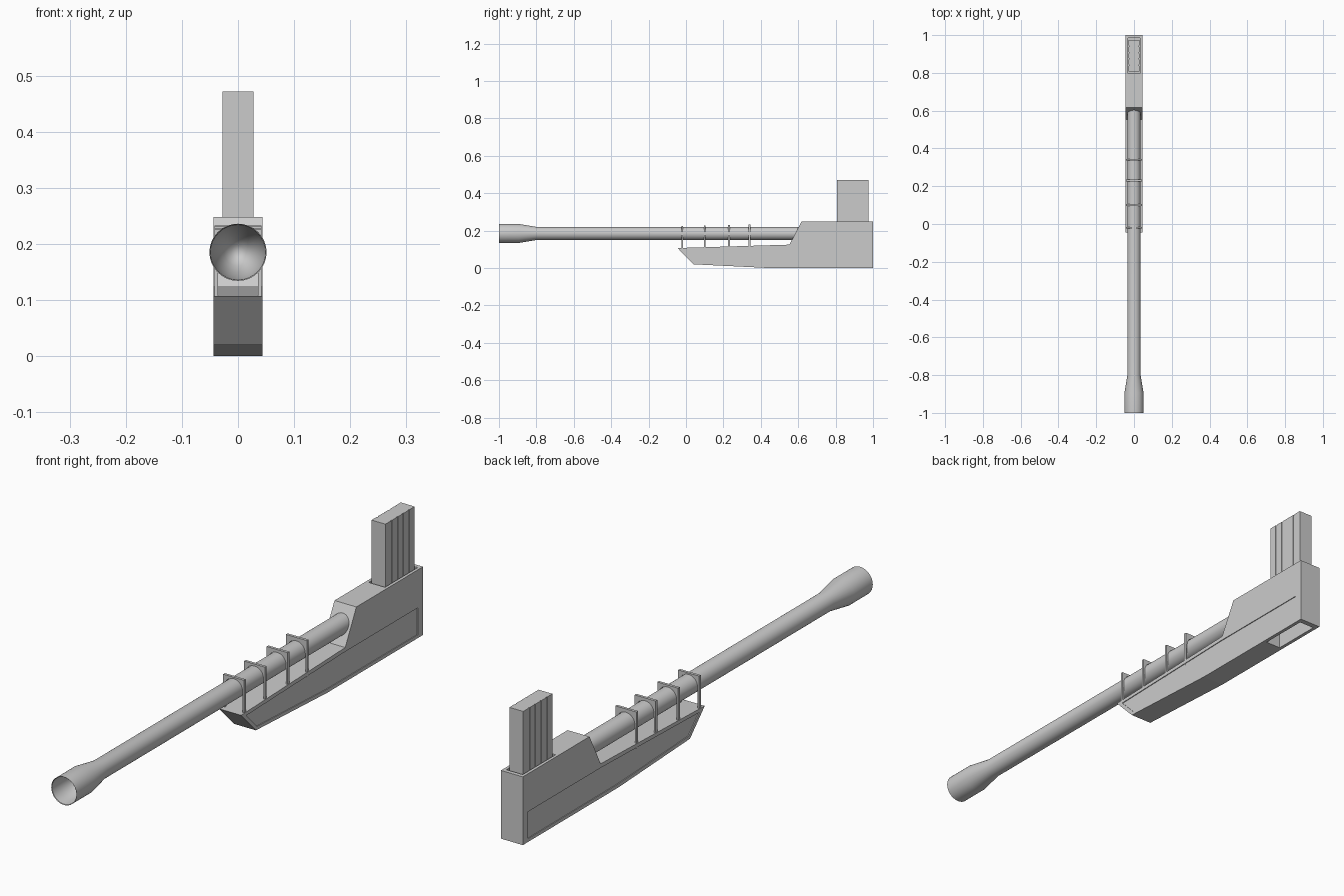
import bpy, bmesh, math
from mathutils import Vector

if "Cube" in bpy.data.objects:
    bpy.data.objects.remove(bpy.data.objects["Cube"])


def prism(name, points, place, lo, hi):
    """Extrude a 2D outline; place(u, v, w) maps it to 3D."""
    bm = bmesh.new()
    face = bm.faces.new([bm.verts.new(place(u, v, lo)) for u, v in points])
    new = bmesh.ops.extrude_face_region(bm, geom=[face])["geom"]
    shift = Vector(place(0, 0, hi)) - Vector(place(0, 0, lo))
    bmesh.ops.translate(bm, vec=shift, verts=[g for g in new if isinstance(g, bmesh.types.BMVert)])
    bmesh.ops.recalc_face_normals(bm, faces=bm.faces)
    return finish(name, bm)


def finish(name, bm):
    mesh = bpy.data.meshes.new(name)
    bm.to_mesh(mesh)
    bm.free()
    obj = bpy.data.objects.new(name, mesh)
    bpy.context.collection.objects.link(obj)
    return obj


def cut(target, cutter):
    mod = target.modifiers.new("cut", 'BOOLEAN')
    mod.operation = 'DIFFERENCE'
    mod.solver = 'EXACT'
    mod.object = cutter
    bpy.context.view_layer.objects.active = target
    bpy.ops.object.modifier_apply(modifier=mod.name)
    bpy.data.objects.remove(cutter)


def side(y, z, x):
    return (x, y, z)


def front(x, z, y):
    return (x, y, z)


def plan(x, y, z):
    return (x, y, z)


def rect(x, y0, y1):
    return [(-x, y0), (x, y0), (x, y1), (-x, y1)]


# Housing: side profile extruded across the width
body = prism("housing", [(-0.045, 0.107), (0.04, 0.02), (0.45, 0.0), (1.0, 0.0),
                         (1.0, 0.248), (0.617, 0.248), (0.553, 0.125)], side, -0.044, 0.044)

# Shallow recessed panels on both flanks
panel = [(-0.015, 0.095), (0.047, 0.032), (0.45, 0.013), (0.97, 0.012), (0.97, 0.11), (0.55, 0.11)]
for s in (-1, 1):
    cut(body, prism("panel_cutter", panel, side, s * 0.041, s * 0.06))

# Magazine well on top and ejection opening underneath
cut(body, prism("well_cutter", rect(0.033, 0.797, 0.985), plan, 0.21, 0.3))
cut(body, prism("ejection_cutter", rect(0.031, 0.79, 0.98), plan, -0.05, 0.06))

# Magazine with vertical grooves down both sides
y0, y1, w, depth, groove = 0.807, 0.975, 0.028, 0.002, 0.004
right = [(w, y0)]
for i in range(1, 5):
    y = y0 + (y1 - y0) * i / 5
    right += [(w, y - groove), (w - depth, y - groove), (w - depth, y + groove), (w, y + groove)]
right.append((w, y1))
prism("magazine", right + [(-x, y) for x, y in reversed(right)], plan, 0.21, 0.472)

# Barrel: flared muzzle with a rounded bore, lathed about its axis
bore = [(0.049 * math.sin(a), -0.998 + 0.14 * math.cos(a))
        for a in (math.pi / 2 * i / 6 for i in range(7))]
profile = bore + [(0.051, -1.0), (0.051, -0.895), (0.035, -0.80), (0.035, 0.66), (0.0, 0.66)]
bm = bmesh.new()
verts = [bm.verts.new((r, y, 0.185)) for r, y in profile]
edges = [bm.edges.new(p) for p in zip(verts, verts[1:])]
bmesh.ops.spin(bm, geom=verts + edges, cent=(0, 0, 0.185), axis=(0, 1, 0),
               angle=2 * math.pi, steps=32, use_duplicate=False)
bmesh.ops.remove_doubles(bm, verts=bm.verts, dist=1e-5)
bmesh.ops.recalc_face_normals(bm, faces=bm.faces)
barrel = finish("barrel", bm)
bpy.ops.object.select_all(action='DESELECT')
barrel.select_set(True)
bpy.context.view_layer.objects.active = barrel
bpy.ops.object.shade_smooth_by_angle(angle=math.radians(35))

# Barrel brackets: square arches standing on the fore-end
for i, (y, top) in enumerate([(-0.02, 0.226), (0.10, 0.228), (0.23, 0.231), (0.34, 0.233)]):
    arch = [(0.036 * math.cos(a), 0.185 + 0.036 * math.sin(a))
            for a in (math.pi * k / 16 for k in range(17))]
    outline = ([(-0.042, 0.10), (-0.042, top), (0.042, top), (0.042, 0.10), (0.036, 0.10)]
               + arch + [(-0.036, 0.10)])
    prism(f"barrel_bracket_{i + 1}", outline, front, y - 0.005, y + 0.005)
